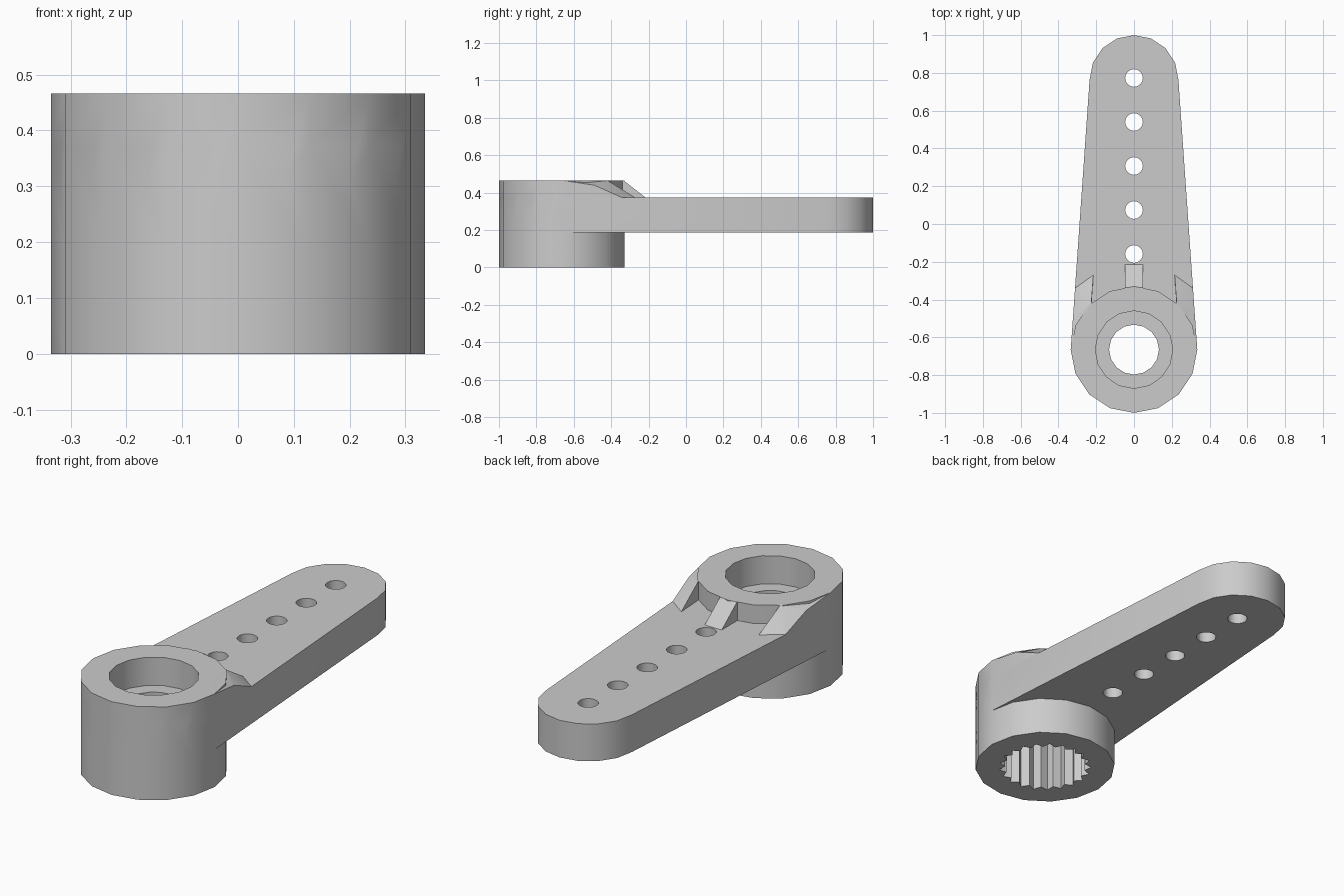
import bpy, bmesh
from math import sin, cos, pi

if "Cube" in bpy.data.objects:
    bpy.data.objects.remove(bpy.data.objects["Cube"], do_unlink=True)

HUB_Y, HUB_R = -0.665, 0.335
TIP_Y, TIP_R = 0.765, 0.235
ARM_LOW, ARM_TOP, HUB_TOP = 0.187, 0.373, 0.466

grey = bpy.data.materials.new("grey plastic")
grey.use_nodes = True
grey.diffuse_color = (0.6, 0.6, 0.6, 1)
grey.node_tree.nodes["Principled BSDF"].inputs["Base Color"].default_value = (0.6, 0.6, 0.6, 1)


def add_object(name, bm):
    bmesh.ops.recalc_face_normals(bm, faces=bm.faces)
    mesh = bpy.data.meshes.new(name)
    bm.to_mesh(mesh)
    bm.free()
    mesh.materials.append(grey)
    obj = bpy.data.objects.new(name, mesh)
    bpy.context.collection.objects.link(obj)
    return obj


def prism(name, outline, z0, z1):
    bm = bmesh.new()
    face = bm.faces.new([bm.verts.new((x, y, z0)) for x, y in outline])
    top = bmesh.ops.extrude_face_region(bm, geom=[face])["geom"]
    moved = [v for v in top if isinstance(v, bmesh.types.BMVert)]
    bmesh.ops.translate(bm, verts=moved, vec=(0, 0, z1 - z0))
    return add_object(name, bm)


def hull(name, points):
    bm = bmesh.new()
    for p in points:
        bm.verts.new(p)
    bmesh.ops.convex_hull(bm, input=bm.verts)
    bmesh.ops.dissolve_limit(bm, angle_limit=0.01, verts=bm.verts, edges=bm.edges)
    return add_object(name, bm)


def arc(y, r, start=0, steps=16, n=16):
    return [(r * cos(2 * pi * (start + i) / n), y + r * sin(2 * pi * (start + i) / n))
            for i in range(steps)]


def combine(target, other, operation):
    mod = target.modifiers.new(operation.lower(), 'BOOLEAN')
    mod.operation = operation
    mod.solver = 'EXACT'
    mod.object = other
    bpy.context.view_layer.objects.active = target
    bpy.ops.object.modifier_apply(modifier=mod.name)
    bpy.data.objects.remove(other, do_unlink=True)


def side_x(y):
    return TIP_R + (HUB_R - TIP_R) * (TIP_Y - y) / (TIP_Y - HUB_Y)


# Hub and tapered arm with a rounded tip
horn = prism("servo_horn", arc(HUB_Y, HUB_R), 0, HUB_TOP)
outline = arc(TIP_Y, TIP_R, 0, 9) + arc(HUB_Y, HUB_R, 8, 9)
combine(horn, prism("arm", outline, ARM_LOW, ARM_TOP), 'UNION')

# Middle rib
sunk = ARM_TOP - 0.05
middle = [(x, y, z) for x in (-0.047, 0.047)
          for y, z in ((-0.45, sunk), (-0.45, HUB_TOP), (-0.335, HUB_TOP),
                       (-0.215, ARM_TOP), (-0.215, sunk))]
combine(horn, hull("middle_rib", middle), 'UNION')

# Side ribs that run along the arm edges into the hub
for side in (-1, 1):
    rim = [(0.215, -0.27, ARM_TOP), (side_x(-0.34), -0.34, ARM_TOP),
           (side_x(-0.49), -0.49, 0.44), (HUB_R, HUB_Y, HUB_TOP),
           (0.226, -0.42, HUB_TOP), (0.235, -0.6, HUB_TOP)]
    points = [(side * x, y, z) for x, y, z in rim]
    points += [(x, y, sunk) for x, y, z in points]
    combine(horn, hull("side_rib", points), 'UNION')

# Row of holes along the arm
for i in range(5):
    combine(horn, prism("arm_hole", arc(0.773 - 0.233 * i, 0.047), 0.1, 0.6), 'DIFFERENCE')

# Screw recess, through hole and toothed socket
combine(horn, prism("screw_recess", arc(HUB_Y, 0.205), 0.325, 0.6), 'DIFFERENCE')
combine(horn, prism("screw_hole", arc(HUB_Y, 0.132), -0.1, 0.6), 'DIFFERENCE')
teeth = 21
socket = [(r * sin(pi * i / teeth), HUB_Y + r * cos(pi * i / teeth))
          for i in range(2 * teeth) for r in [(0.222, 0.193)[i % 2]]]
combine(horn, prism("toothed_socket", socket, -0.1, 0.26), 'DIFFERENCE')

bpy.ops.object.select_all(action='DESELECT')
horn.select_set(True)
bpy.context.view_layer.objects.active = horn
bpy.ops.object.shade_smooth_by_angle(angle=0.5)
